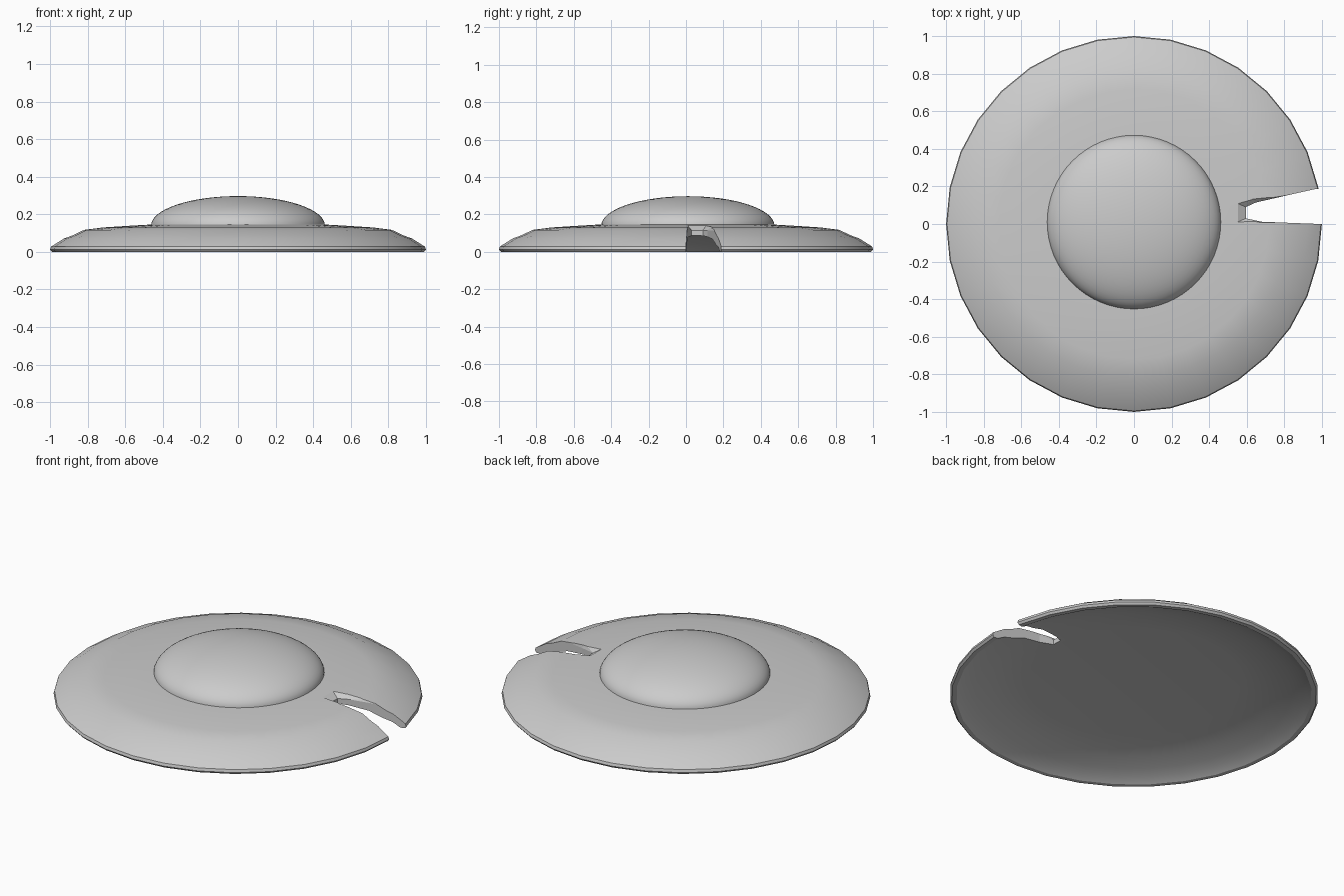
import bpy, bmesh, math
from math import cos, sin, pi

if "Cube" in bpy.data.objects:
    bpy.data.objects.remove(bpy.data.objects["Cube"])


def lathe(name, profile, segs, closed, centre=(0, 0, 0)):
    """Spin an (r, z) profile about z; points with r = 0 become poles."""
    bm = bmesh.new()
    rings = []
    for r, z in profile:
        if r == 0:
            rings.append([bm.verts.new((0, 0, z))] * segs)
        else:
            rings.append([bm.verts.new((r * cos(2 * pi * i / segs), r * sin(2 * pi * i / segs), z))
                          for i in range(segs)])
    for a, b in zip(rings, rings[1:]):
        for i in range(segs):
            j = (i + 1) % segs
            bm.faces.new(list(dict.fromkeys((a[i], a[j], b[j], b[i]))))
    if not closed:
        bm.faces.new(rings[0])
    bmesh.ops.recalc_face_normals(bm, faces=bm.faces)
    return make(name, bm, centre)


def make(name, bm, centre=(0, 0, 0)):
    me = bpy.data.meshes.new(name)
    bm.to_mesh(me)
    bm.free()
    ob = bpy.data.objects.new(name, me)
    ob.location = centre
    bpy.context.collection.objects.link(ob)
    return ob


def smooth(ob, deg):
    bpy.ops.object.select_all(action='DESELECT')
    ob.select_set(True)
    bpy.context.view_layer.objects.active = ob
    bpy.ops.object.shade_smooth_by_angle(angle=math.radians(deg))


# Thin curved disc, hollow underneath
disc = lathe("disc", [(0, 0.09), (0.58, 0.088), (0.78, 0.068), (0.86, 0.04), (0.92, 0.025),
                      (0.965, 0.0), (0.99, 0.0), (1.0, 0.012), (0.995, 0.028), (0.925, 0.072),
                      (0.88, 0.088), (0.82, 0.117), (0.72, 0.13), (0.58, 0.139),
                      (0.46, 0.146), (0, 0.148)], 32, True)

# Notch cutter: tapered at its inner end
upper = [(0.99, 0.0), (0.66, 0.008), (0.55, 0.01), (0.55, 0.11), (0.63, 0.14),
         (0.87, 0.18), (0.97, 0.187), (1.2, 0.195), (1.2, 0.0)]
lower = [(0.99, 0.0), (0.68, 0.012), (0.595, 0.03), (0.595, 0.09), (0.65, 0.115),
         (0.87, 0.165), (0.97, 0.187), (1.2, 0.195), (1.2, 0.0)]
bm = bmesh.new()
levels = [[bm.verts.new((x, y, z)) for x, y in pts]
          for pts, z in ((lower, -0.1), (lower, 0.115), (upper, 0.142), (upper, 0.3))]
for a, b in zip(levels, levels[1:]):
    for i in range(len(a)):
        j = (i + 1) % len(a)
        bm.faces.new((a[i], a[j], b[j], b[i]))
bm.faces.new(levels[0])
bm.faces.new(levels[-1])
bmesh.ops.triangulate(bm, faces=bm.faces)
bmesh.ops.recalc_face_normals(bm, faces=bm.faces)
cutter = make("notch_cutter", bm)
cutter.hide_render = True
cutter.hide_set(True)

smooth(disc, 25)
cut = disc.modifiers.new("notch", 'BOOLEAN')
cut.operation = 'DIFFERENCE'
cut.solver = 'EXACT'
cut.object = cutter

# Smooth half-ellipsoid dome sitting on the disc
N = 16
dome = lathe("dome", [(0.463 * cos(pi / 2 * i / N) if i < N else 0,
                       0.157 * sin(pi / 2 * i / N)) for i in range(N + 1)],
             64, False, (0, 0.01, 0.14))
smooth(dome, 40)
